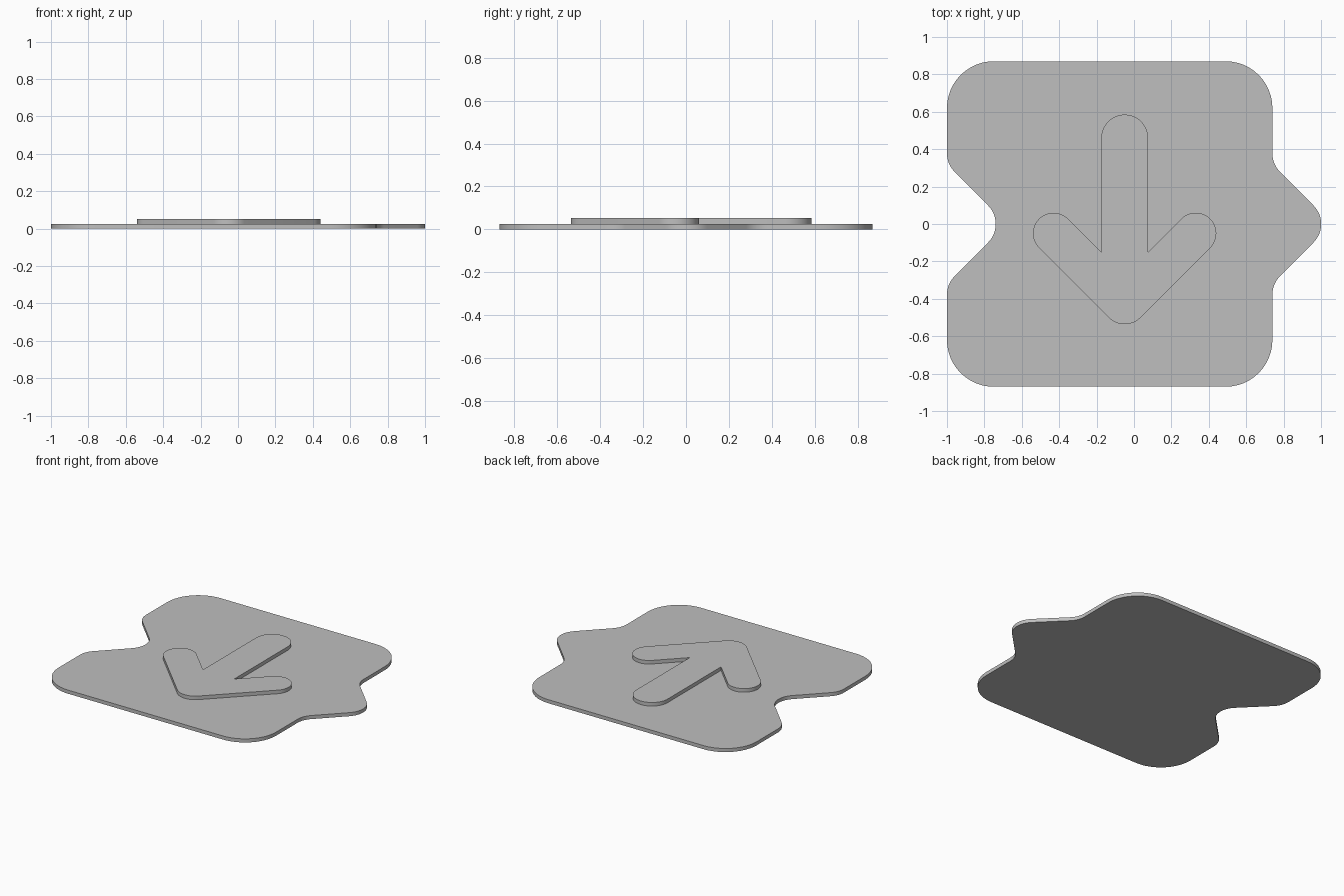
import bpy
import bmesh
import math
from mathutils import Vector

cube = bpy.data.objects.get("Cube")
if cube:
    bpy.data.objects.remove(cube, do_unlink=True)

GREY = (0.52, 0.52, 0.52, 1.0)
THICK = 0.026

mat = bpy.data.materials.new("plain grey")
mat.use_nodes = True
mat.diffuse_color = GREY
mat.node_tree.nodes["Principled BSDF"].inputs["Base Color"].default_value = GREY


def rounded_outline(corners, steps=12):
    """Replace each (x, y, radius) corner with a tangent arc."""
    points = []
    for i, (x, y, radius) in enumerate(corners):
        here = Vector((x, y))
        before = (Vector(corners[i - 1][:2]) - here).normalized()
        after = (Vector(corners[(i + 1) % len(corners)][:2]) - here).normalized()
        if radius == 0:
            points.append(here)
            continue
        half = before.angle(after) / 2
        centre = here + (before + after).normalized() * radius / math.sin(half)
        start = here + before * radius / math.tan(half) - centre
        end = here + after * radius / math.tan(half) - centre
        sweep = math.pi - 2 * half
        for k in range(steps + 1):
            t = k / steps
            points.append(centre + (start * math.sin((1 - t) * sweep)
                                    + end * math.sin(t * sweep)) / math.sin(sweep))
    clean = []
    for p in points:
        if not clean or (p - clean[-1]).length > 0.0005:
            clean.append(p)
    return clean


def slab(name, corners, bottom):
    """Extrude a rounded outline into a flat slab."""
    bm = bmesh.new()
    face = bm.faces.new([bm.verts.new((p.x, p.y, bottom)) for p in rounded_outline(corners)])
    top = bmesh.ops.extrude_face_region(bm, geom=[face], use_keep_orig=True)
    bmesh.ops.translate(bm, vec=(0, 0, THICK),
                        verts=[g for g in top["geom"] if isinstance(g, bmesh.types.BMVert)])
    bmesh.ops.recalc_face_normals(bm, faces=bm.faces)
    mesh = bpy.data.meshes.new(name)
    bm.to_mesh(mesh)
    bm.free()
    mesh.materials.append(mat)
    obj = bpy.data.objects.new(name, mesh)
    bpy.context.collection.objects.link(obj)
    bpy.ops.object.select_all(action="DESELECT")
    obj.select_set(True)
    bpy.context.view_layer.objects.active = obj
    bpy.ops.object.shade_smooth_by_angle(angle=math.radians(30))


# Base tile: the pointed tab on one side matches the notch on the other
left, right, depth = -1.0, 0.74, 0.87
side = [(0, -0.32, 0.14), (0.318, 0, 0.14), (0, 0.32, 0.14)]
tile = [(left, -depth, 0.25), (right, -depth, 0.25)]
tile += [(right + x, y, r) for x, y, r in side]
tile += [(right, depth, 0.25), (left, depth, 0.25)]
tile += [(left + x, y, r) for x, y, r in reversed(side)]
slab("base_tile", tile, 0)

# Raised arrow: half outline mirrored about the shaft axis
axis = -0.05
arm = 0.11 * math.sqrt(2)
half = [(0.38 + arm, -0.05, 0.11), (0.38, -0.05 + arm, 0.11),
        (0.125, -0.15, 0), (0.125, 0.585, 0.125)]
arrow = [(axis, -0.43 - arm, 0.12)]
arrow += [(axis + x, y, r) for x, y, r in half]
arrow += [(axis - x, y, r) for x, y, r in reversed(half)]
slab("raised_arrow", arrow, THICK)
